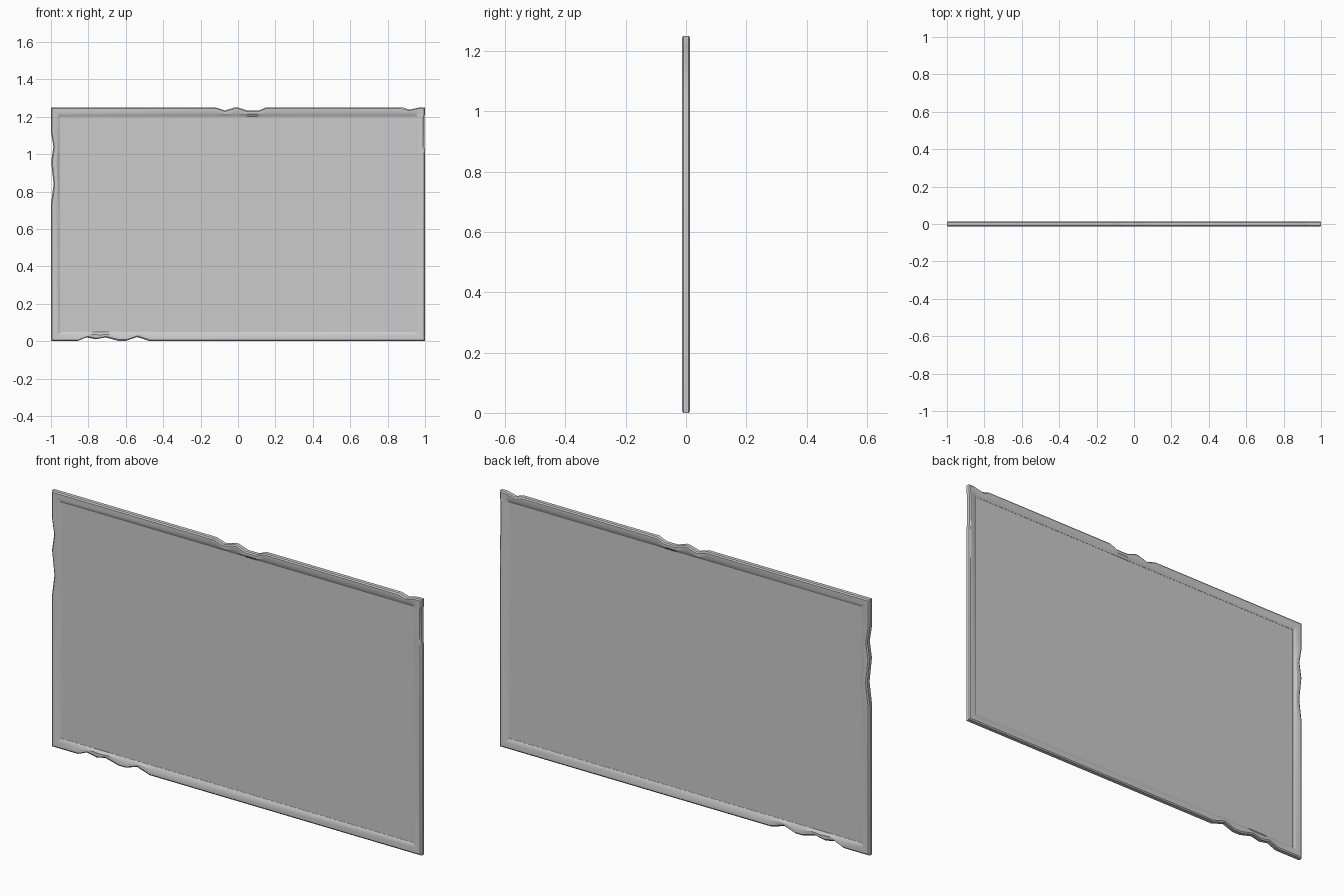
import bpy, bmesh
from mathutils import Vector

if "Cube" in bpy.data.objects:
    bpy.data.objects.remove(bpy.data.objects["Cube"])

W, H = 1.0, 1.25          # half width, full height
C = Vector((0, H / 2))    # centre of the frame in x/z

# Worn outline: (position along edge, depth of chip), counter-clockwise
bottom = [(-.86, 0), (-.81, .02), (-.76, .01), (-.71, .02), (-.64, .002),
          (-.60, .002), (-.54, .022), (-.47, 0)]
right = [(1.03, 0), (1.04, .004), (1.20, .004), (1.215, 0)]
top = [(.97, 0), (.92, .012), (.88, 0), (.15, 0), (.11, .017), (.05, .017),
       (0, 0), (-.02, .001), (-.07, .016), (-.12, 0)]
left = [(1.12, 0), (1.04, .013), (.96, .001), (.84, .014), (.73, 0)]

# Each outline point is position, inward direction, chip depth
outline = []


def add_edge(corner, chips, place, inward):
    outline.append((Vector(corner), Vector((0, 0)), 0))
    for t, d in chips:
        outline.append((Vector(place(t)), Vector(inward), d))


add_edge((-W, 0), bottom, lambda t: (t, 0), (0, 1))
add_edge((W, 0), right, lambda t: (W, t), (-1, 0))
add_edge((W, H), top, lambda t: (t, H), (0, -1))
add_edge((-W, H), left, lambda t: (-W, t), (1, 0))

# Frame cross-section: inset from outer edge, y, share of chip depth
half = [(0, -.009, 1), (.006, -.0135, 1), (.030, -.0135, .35), (.048, -.004, 0)]
section = half + [(i, -y, k) for i, y, k in reversed(half)]


def finish(bm, name):
    bmesh.ops.recalc_face_normals(bm, faces=bm.faces[:])
    mesh = bpy.data.meshes.new(name)
    bm.to_mesh(mesh)
    bm.free()
    ob = bpy.data.objects.new(name, mesh)
    bpy.context.collection.objects.link(ob)
    return ob


# Chipped picture frame
bm = bmesh.new()
rings = []
for inset, y, k in section:
    sx, sz = (W - inset) / W, (H / 2 - inset) / (H / 2)
    ring = []
    for p, inward, depth in outline:
        q = p - C
        q = C + Vector((q.x * sx, q.y * sz)) + inward * depth * k
        ring.append(bm.verts.new((q.x, y, q.y)))
    rings.append(ring)
n = len(outline)
for a in range(len(rings)):
    r, s = rings[a], rings[(a + 1) % len(rings)]
    for j in range(n):
        m = (j + 1) % n
        bm.faces.new((r[j], r[m], s[m], s[j]))
frame = finish(bm, "frame")
bpy.context.view_layer.objects.active = frame
frame.select_set(True)
bpy.ops.object.shade_smooth_by_angle(angle=0.52)

# Thin recessed panel
bm = bmesh.new()
bmesh.ops.create_cube(bm, size=1)
bmesh.ops.scale(bm, vec=(2 * W - .096, .006, H - .096), verts=bm.verts[:])
bmesh.ops.translate(bm, vec=(0, 0, H / 2), verts=bm.verts[:])
finish(bm, "panel")
